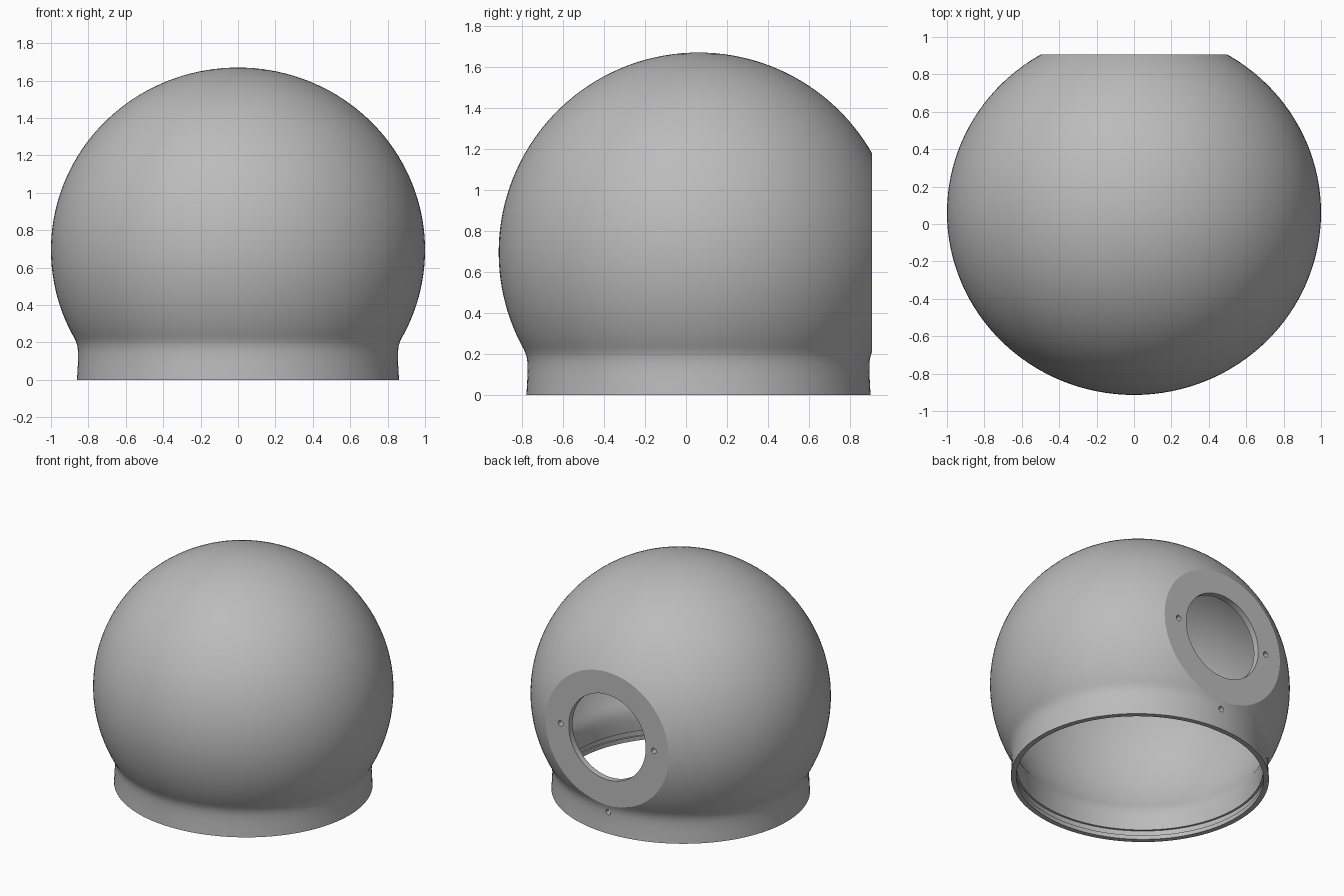
import bpy, bmesh, math
from mathutils import Matrix

if "Cube" in bpy.data.objects:
    bpy.data.objects.remove(bpy.data.objects["Cube"])

CY, CZ = 0.061, 0.695      # dome centre
SY = 0.975                 # front-to-back squash
SEG = 128

grey = bpy.data.materials.new("plain grey")
grey.diffuse_color = (0.5, 0.5, 0.5, 1)
grey.use_nodes = True
grey.node_tree.nodes["Principled BSDF"].inputs["Base Color"].default_value = grey.diffuse_color


def dome(r, h, z0, n=48):
    """Profile of an ellipse from height z0 up to the pole."""
    a0 = math.asin((z0 - CZ) / h)
    return [(r * math.cos(a), CZ + h * math.sin(a))
            for a in (a0 + (math.pi / 2 - a0) * i / n for i in range(n))] + [(0, CZ + h)]


def lathe(name, profile, flat_y):
    """Closed solid of revolution, sliced flat at the back."""
    bm = bmesh.new()
    rings = []
    for r, z in profile:
        if r == 0:
            rings.append([bm.verts.new((0, CY, z))] * SEG)
        else:
            rings.append([bm.verts.new((r * math.cos(2 * math.pi * i / SEG),
                                        CY + SY * r * math.sin(2 * math.pi * i / SEG), z))
                          for i in range(SEG)])
    for a, b in zip(rings, rings[1:]):
        for i in range(SEG):
            j = (i + 1) % SEG
            bm.faces.new([a[i], a[j], b[i]] if b[i] is b[j] else [a[i], a[j], b[j], b[i]])
    bm.faces.new(rings[0][::-1])
    res = bmesh.ops.bisect_plane(bm, geom=bm.verts[:] + bm.edges[:] + bm.faces[:],
                                 plane_co=(0, flat_y, 0), plane_no=(0, 1, 0), clear_outer=True)
    cut = [e for e in res["geom_cut"] if isinstance(e, bmesh.types.BMEdge)]
    bmesh.ops.contextual_create(bm, geom=cut)
    bmesh.ops.recalc_face_normals(bm, faces=bm.faces[:])
    return finish(name, bm)


def finish(name, bm):
    me = bpy.data.meshes.new(name)
    bm.to_mesh(me)
    bm.free()
    ob = bpy.data.objects.new(name, me)
    me.materials.append(grey)
    bpy.context.collection.objects.link(ob)
    return ob


def drill(name, x, z, r, seg):
    """Cutter cylinder along y through the back wall."""
    bm = bmesh.new()
    bmesh.ops.create_cone(bm, cap_ends=True, segments=seg, radius1=r, radius2=r, depth=0.5,
                          matrix=Matrix.Translation((x, 0.95, z)) @ Matrix.Rotation(math.pi / 2, 4, 'X'))
    return finish(name, bm)


# outer skin: flared collar blending into the dome
collar = [(0.861, 0), (0.858, 0.05), (0.855, 0.11), (0.8555, 0.15), (0.8585, 0.18), (0.866, 0.205), (0.877, 0.228)]
shell = lathe("helmet_shell", collar + dome(1.0, 0.975, 0.25), 0.907)

# hollow inside with a shallow groove near the rim and a flat pad at the back
groove = [(0.825, -0.05), (0.825, 0.03), (0.837, 0.03), (0.837, 0.07), (0.822, 0.07), (0.819, 0.15), (0.823, 0.20)]
cutters = [lathe("inner_cutter", groove + dome(0.955, 0.93, 0.24), 0.862)]

# large port, two side screw holes and one lower screw hole
cutters.append(drill("port_cutter", 0, 0.705, 0.31, 96))
for x, z in ((-0.375, 0.705), (0.375, 0.705), (0, 0.155)):
    cutters.append(drill("screw_cutter", x, z, 0.02, 24))

bpy.context.view_layer.objects.active = shell
shell.select_set(True)
for c in cutters:
    m = shell.modifiers.new("cut", 'BOOLEAN')
    m.operation, m.solver, m.object = 'DIFFERENCE', 'EXACT', c
    bpy.ops.object.modifier_apply(modifier=m.name)
    bpy.data.objects.remove(c)

bpy.ops.object.shade_smooth_by_angle(angle=math.radians(22))
